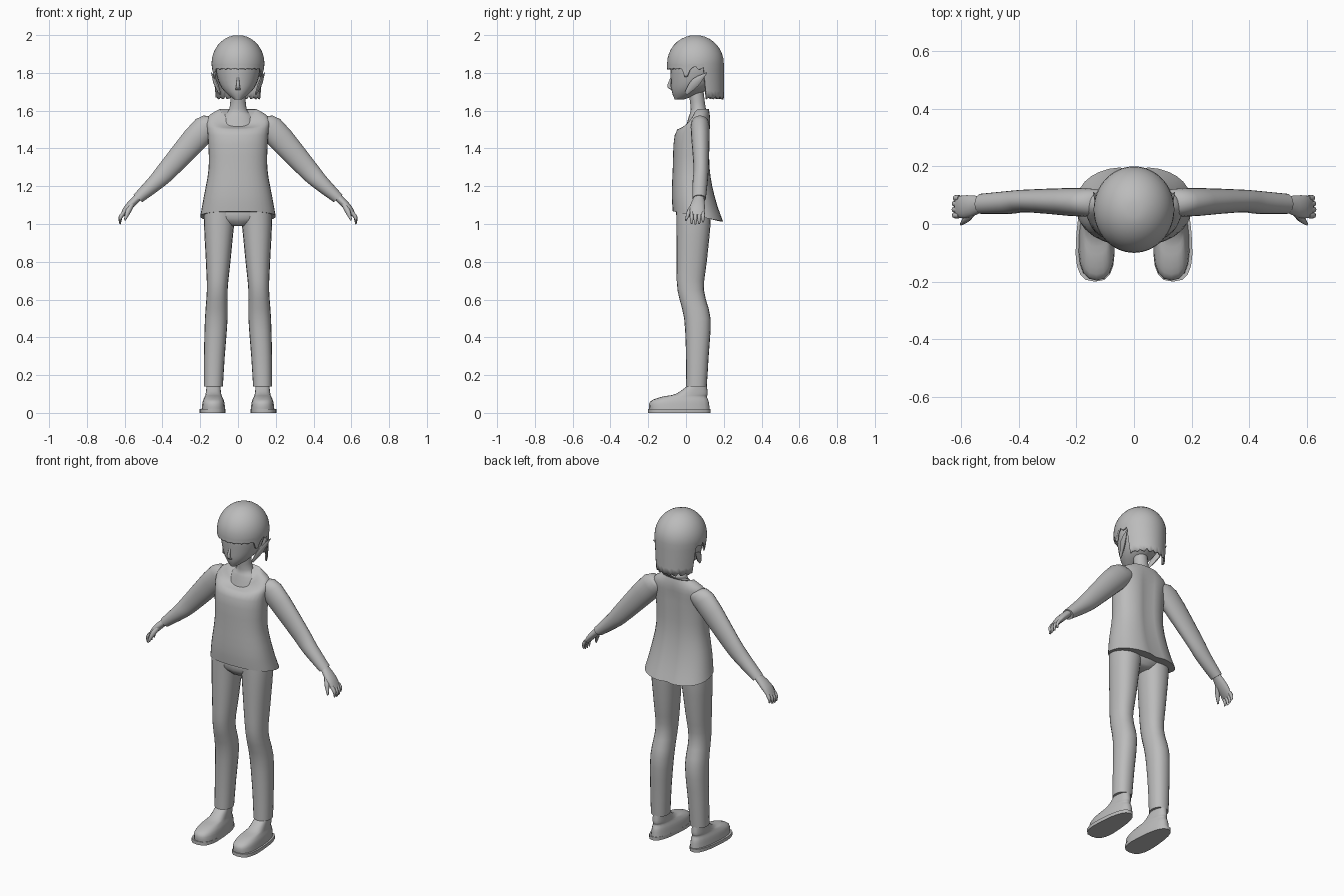
import bpy, bmesh, math
from mathutils import Vector

if "Cube" in bpy.data.objects:
    bpy.data.objects.remove(bpy.data.objects["Cube"])

grey = bpy.data.materials.new("plain_grey")
grey.use_nodes = True
grey.diffuse_color = (.5, .5, .5, 1)
grey.node_tree.nodes["Principled BSDF"].inputs["Base Color"].default_value = grey.diffuse_color
side_axis, depth_axis = Vector((1, 0, 0)), Vector((0, 1, 0))


def finish(name, bm, mirror=False):
    bmesh.ops.recalc_face_normals(bm, faces=bm.faces)
    mesh = bpy.data.meshes.new(name)
    bm.to_mesh(mesh)
    bm.free()
    mesh.materials.append(grey)
    part = bpy.data.objects.new(name, mesh)
    bpy.context.collection.objects.link(part)
    if mirror:
        part.modifiers.new("mirror", 'MIRROR')
    bpy.ops.object.select_all(action='DESELECT')
    part.select_set(True)
    bpy.context.view_layer.objects.active = part
    bpy.ops.object.shade_smooth_by_angle(angle=math.radians(50))
    return part


def bridge(bm, rows):
    for low, high in zip(rows, rows[1:]):
        for i in range(len(low)):
            j = (i + 1) % len(low)
            bm.faces.new((low[i], low[j], high[j], high[i]))


def smooth_path(keys, steps=3):
    """Add rings between the key rings along a smooth curve."""
    keys = [Vector(key) for key in keys]
    result = []
    for i in range(len(keys) - 1):
        before, here, there = keys[max(i - 1, 0)], keys[i], keys[i + 1]
        after = keys[min(i + 2, len(keys) - 1)]
        leave, arrive = (there - before) / 2, (after - here) / 2
        for step in range(steps):
            t = step / steps
            bend = leave * (1 - t) - arrive * t
            ease = t * t * (3 - 2 * t)
            result.append(here.lerp(there, ease) + bend * t * (1 - t))
    return result + [keys[-1]]


def rounded(value, power):
    return math.copysign(abs(value) ** power, value)


def loft(name, keys, across=side_axis, through=depth_axis, segments=20,
         power=1, taper=0, mirror=False, shape=None):
    """Skin rounded rings given as x, y, z, radius across, radius through."""
    bm = bmesh.new()
    rows = []
    for ring in smooth_path(keys):
        centre = Vector(ring[:3])
        row = []
        for i in range(segments):
            angle = math.tau * i / segments
            c, s = rounded(math.cos(angle), power), rounded(math.sin(angle), power)
            point = centre + across * ring[3] * c * (1 - taper * s) + through * ring[4] * s
            if shape:
                shape(point, s)
            row.append(bm.verts.new(point))
        rows.append(row)
    bridge(bm, rows)
    bm.faces.new(rows[0])
    bm.faces.new(rows[-1])
    return finish(name, bm, mirror)


# Shirt: scooped neckline, hem lower at the back, spine groove
def shirt_shape(point, s):
    height = point.z
    hem = max(0, 1.15 - height)
    collar = min(1, max(0, (height - 1.5) * 10))
    point.z -= hem * s / 4
    if s < 0:
        point.z -= .08 * collar * s * s
    else:
        point.y -= .015 * (1 - collar) * math.exp(-(point.x * 30) ** 2)


loft("shirt", [(0, .065, 1.04, .2, .135), (0, .04, 1.15, .18, .115), (0, .03, 1.3, .155, .1),
               (0, .035, 1.47, .16, .095), (0, .06, 1.56, .165, .07), (0, .07, 1.61, .095, .05)],
     segments=32, power=.85, shape=shirt_shape)

# Neck and upper chest filling the neckline
loft("neck", [(0, .045, 1.5, .1, .05), (0, .065, 1.57, .08, .05),
              (0, .065, 1.61, .045, .04), (0, .05, 1.72, .04, .04)])

# Sleeves run down and outward
arm_side = Vector((.77, 0, .64))
loft("sleeve", [(.1, .075, 1.54, .04, .035), (.17, .075, 1.51, .07, .05), (.36, .08, 1.3, .055, .04),
                (.43, .075, 1.225, .045, .04), (.53, .07, 1.135, .03, .035)],
     across=arm_side, mirror=True)

# Hands: palm, four fingers along a row, thumb
loft("palm", [(.52, .07, 1.15, .02, .025), (.58, .06, 1.09, .02, .04), (.615, .06, 1.045, .01, .035)],
     across=arm_side, mirror=True)
for i, name in enumerate(("index", "middle", "ring", "little")):
    knuckle = Vector((.605, .03 + i * .02, 1.06))
    reach = 1 - (i - 1) ** 2 / 20
    middle = knuckle + Vector((.02, 0, -.03)) * reach
    tip = middle + Vector((0, 0, -.03)) * reach
    loft(name + "_finger", [(*knuckle, .01, .01), (*middle, .01, .01), (*tip, .005, .005)],
         across=arm_side, segments=8, mirror=True)
loft("thumb", [(.555, .045, 1.11, .01, .015), (.58, .02, 1.07, .015, .015), (.6, 0, 1.02, .005, .005)],
     across=arm_side, segments=8, mirror=True)

# Trousers
loft("trouser_hips", [(0, .04, .99, .06, .06), (0, .04, 1.03, .16, .09), (0, .04, 1.1, .16, .09)])
loft("trouser_leg", [(.09, .04, 1.1, .085, .09), (.1, .04, 1, .08, .09), (.105, .03, .8, .065, .08),
                     (.11, .025, .65, .055, .07), (.115, .06, .5, .06, .07),
                     (.125, .06, .3, .055, .06), (.13, .055, .14, .05, .055)],
     power=.9, mirror=True)
loft("ankle", [(.13, .055, .1, .035, .045), (.13, .055, .2, .035, .045)], mirror=True)

# Shoes: flat sole under a sloping upper
loft("shoe_sole", [(.135, -.035, 0, .065, .165), (.135, -.035, .02, .065, .165)],
     power=.75, taper=.2, mirror=True)
loft("shoe_upper", [(.13, -.035, .02, .06, .16), (.13, -.035, .06, .055, .155), (.13, -.01, .085, .045, .12),
                    (.13, .03, .1, .04, .085), (.13, .06, .145, .035, .05)],
     power=.8, taper=.2, mirror=True)

# Head with a small chin, a pointed nose and swept-back ears
loft("head", [(0, -.035, 1.66, .02, .025), (0, .01, 1.7, .07, .085), (0, .04, 1.76, .105, .12),
              (0, .05, 1.86, .12, .13), (0, .05, 1.95, .08, .08)], segments=24)
loft("nose", [(0, -.07, 1.71, .015, .01), (0, -.09, 1.73, .01, .01), (0, -.075, 1.78, .005, .005)],
     segments=10)
loft("ear", [(.095, 0, 1.69, .005, .01), (.12, .05, 1.75, .01, .025), (.14, .11, 1.8, .002, .002)],
     through=Vector((0, .7, -.7)), segments=10, mirror=True)

# Bobbed hair: a dome whose jagged lower edge falls lower at the back
crown, dome_steps, fall_steps, strands = 1.85, 9, 5, 64


def hair_edge(s, i):
    tooth = .02 * abs(math.sin(i * 2))
    if s < -.45:
        return crown - .025 - tooth / 3
    if s < -.2:
        return crown - .05 - tooth * 2
    if s < .3:
        return crown - .015 - tooth
    return 1.68 - tooth


bm = bmesh.new()
rows = []
for k in range(1, dome_steps + fall_steps + 1):
    row = []
    arc = math.pi / 2 * min(1, k / dome_steps)
    fall = max(0, (k - dome_steps) / fall_steps)
    for i in range(strands):
        angle = math.tau * i / strands
        c, s = math.cos(angle), math.sin(angle)
        drop = fall * (crown - hair_edge(s, i))
        spread = .14 * math.sin(arc) * (1 - drop / 2)
        z = crown + .15 * math.cos(arc) - drop
        row.append(bm.verts.new((spread * c, .05 + .15 * math.sin(arc) * s, z)))
    rows.append(row)
bridge(bm, rows)
bm.faces.new(rows[0])
hair = finish("hair", bm)
shell = hair.modifiers.new("thickness", 'SOLIDIFY')
shell.thickness = .01
shell.offset = -1
